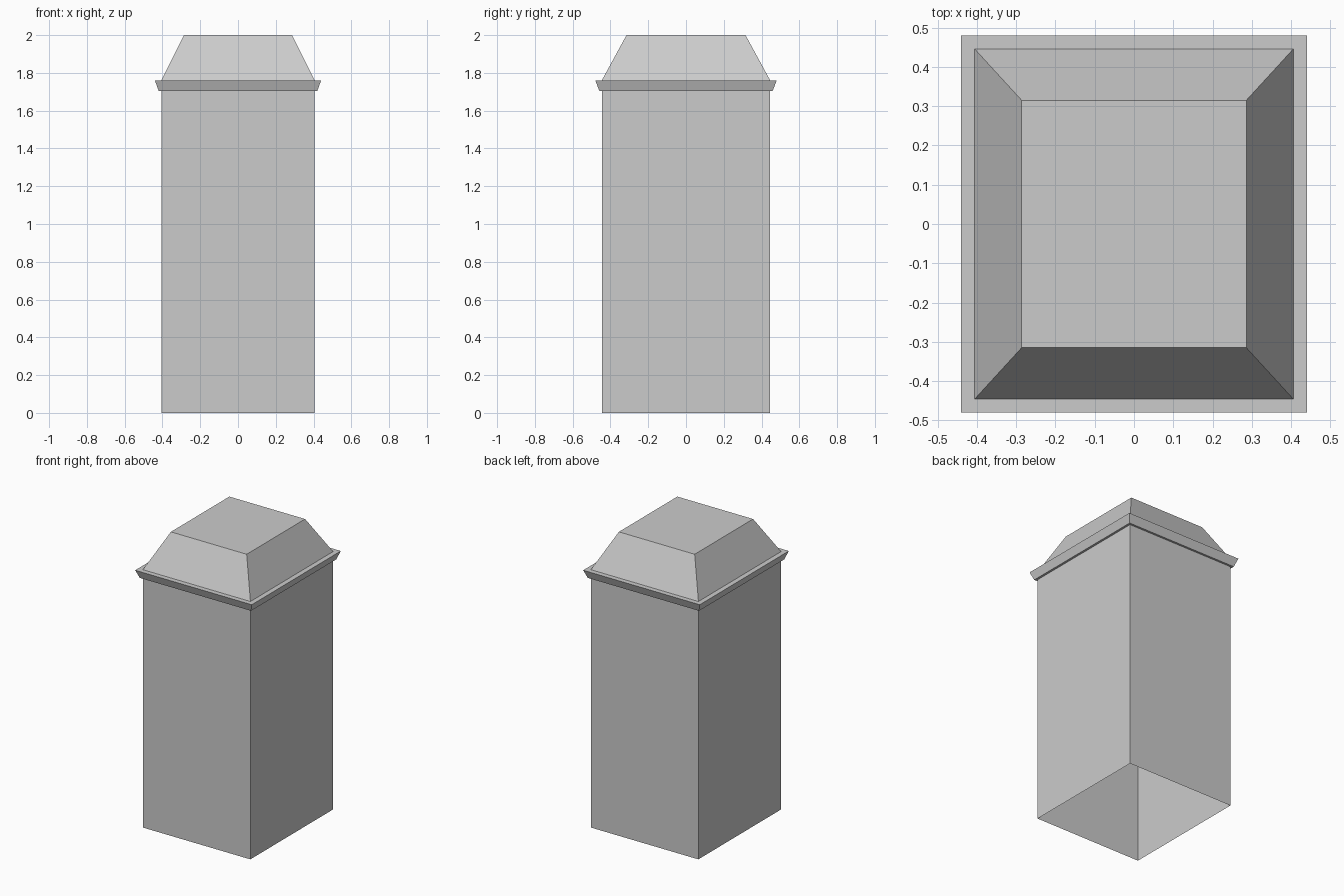
import bpy
import bmesh

cube = bpy.data.objects.get("Cube")
if cube:
    bpy.data.objects.remove(cube, do_unlink=True)

grey = bpy.data.materials.new("plain grey")
grey.use_nodes = True
colour = (0.6, 0.6, 0.6, 1)
grey.diffuse_color = colour
grey.node_tree.nodes["Principled BSDF"].inputs["Base Color"].default_value = colour


def stacked_box(name, rings, close_top=False):
    """Join rectangular rings (half width, half depth, height) into a flat-faced shell."""
    bm = bmesh.new()
    loops = [[bm.verts.new((sx * w, sy * d, z))
              for sx, sy in ((-1, -1), (1, -1), (1, 1), (-1, 1))]
             for w, d, z in rings]
    for low, high in zip(loops, loops[1:]):
        for i in range(4):
            j = (i + 1) % 4
            bm.faces.new((low[i], low[j], high[j], high[i]))
    if close_top:
        bm.faces.new(loops[-1])
    mesh = bpy.data.meshes.new(name)
    bm.to_mesh(mesh)
    bm.free()
    mesh.materials.append(grey)
    obj = bpy.data.objects.new(name, mesh)
    bpy.context.collection.objects.link(obj)
    return obj


# Hollow shaft, open at the bottom
stacked_box("shaft", [(0.405, 0.445, 0), (0.405, 0.445, 1.705)])

# Flared collar: underside lip, sloping rim and flat ledge
stacked_box("collar", [(0.405, 0.445, 1.705), (0.42, 0.459, 1.705),
                       (0.44, 0.48, 1.76), (0.406, 0.446, 1.76)])

# Tapered cap with a flat top
stacked_box("cap", [(0.406, 0.446, 1.76), (0.286, 0.315, 2.0)], close_top=True)
